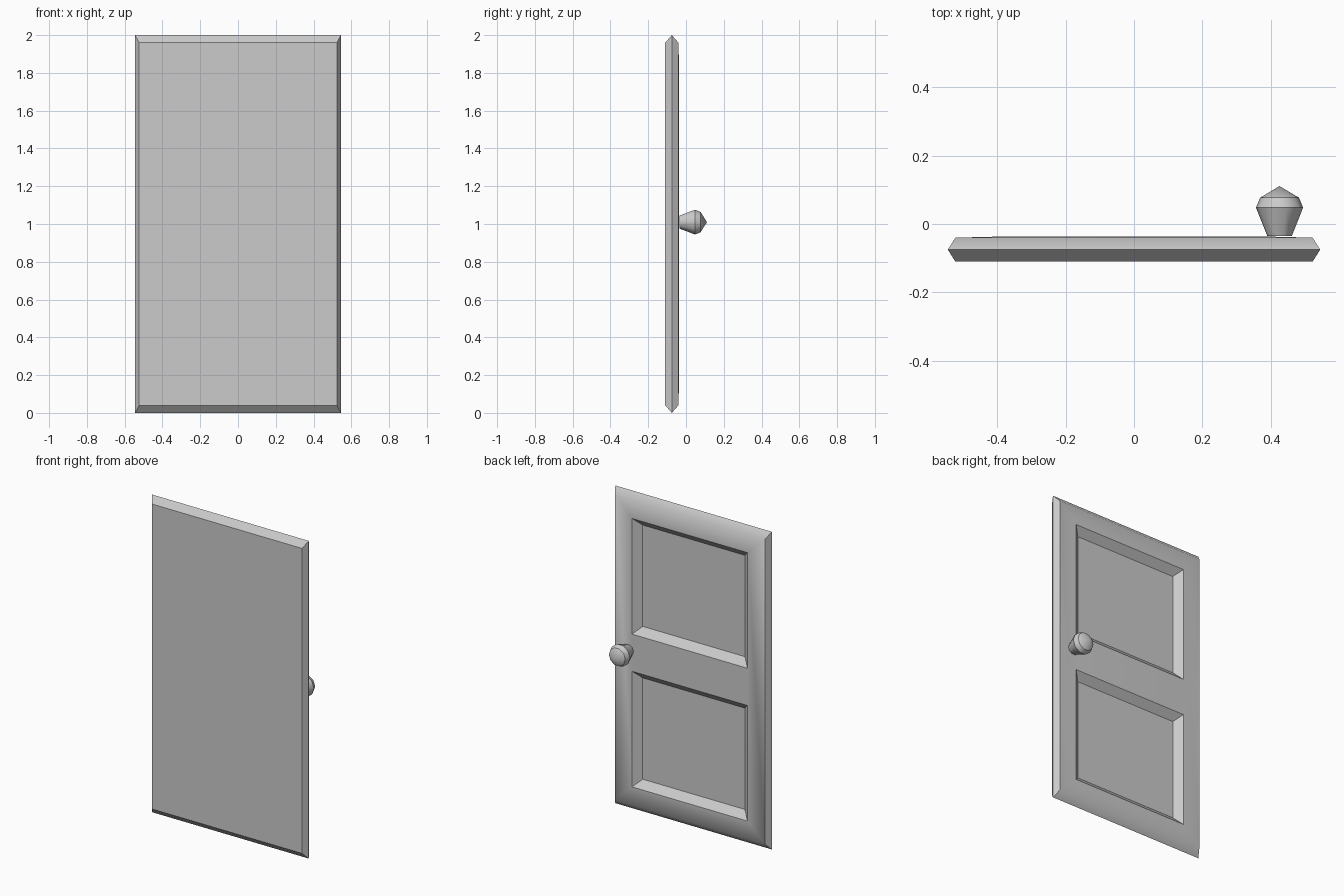
import bpy, bmesh, math

if "Cube" in bpy.data.objects:
    bpy.data.objects.remove(bpy.data.objects["Cube"])


def finish(name, bm, is_soft=lambda e: False):
    """Weld, orient, mark sharp edges and link as an object."""
    bmesh.ops.remove_doubles(bm, verts=bm.verts, dist=1e-5)
    bmesh.ops.recalc_face_normals(bm, faces=bm.faces)
    for f in bm.faces:
        f.smooth = True
    for e in bm.edges:
        sharp = len(e.link_faces) == 2 and e.calc_face_angle() > math.radians(25)
        e.smooth = is_soft(e) or not sharp
    me = bpy.data.meshes.new(name)
    bm.to_mesh(me)
    bm.free()
    ob = bpy.data.objects.new(name, me)
    bpy.context.collection.objects.link(ob)
    return ob


def rect(bm, hx, z0, z1, y):
    return [bm.verts.new((x, y, z)) for x, z in
            ((-hx, z0), (hx, z0), (hx, z1), (-hx, z1))]


def bridge(bm, a, b):
    n = len(a)
    for i in range(n):
        j = (i + 1) % n
        bm.faces.new((a[i], a[j], b[j], b[i]))


# Door slab: flat front and chamfered edges meeting at a ridge
BACK, RAISED, RECESS = -0.04, -0.037, -0.078
bm = bmesh.new()
front = rect(bm, 0.523, 0.04, 1.96, -0.11)
ridge = rect(bm, 0.545, 0.0, 2.0, -0.075)
back = rect(bm, 0.523, 0.04, 1.96, BACK)
bm.faces.new(front)
bridge(bm, front, ridge)
bridge(bm, ridge, back)

# Two recessed panels with sloped walls
low, high = [rect(bm, 0.402, z0, z1, RAISED)
             for z0, z1 in ((0.155, 0.883), (1.117, 1.845))]
for opening in (low, high):
    z0, z1 = opening[0].co.z, opening[2].co.z
    inner = rect(bm, 0.356, z0 + 0.045, z1 - 0.045, RECESS)
    bridge(bm, opening, inner)
    bm.faces.new(inner)

# Back frame: bottom, top and middle rails, then the two stiles
bm.faces.new((back[0], back[1], low[1], low[0]))
bm.faces.new((back[2], back[3], high[3], high[2]))
bm.faces.new((low[3], low[2], high[1], high[0]))
bm.faces.new((back[1], back[2], high[2], high[1], low[2], low[1]))
bm.faces.new((back[3], back[0], low[0], low[3], high[0], high[3]))


def soft_rail_edge(e):
    a, b = (v.co for v in e.verts)
    return abs(a.y - BACK) < 1e-4 and abs(b.y - BACK) < 1e-4 and abs(a.z - b.z) < 1e-4


finish("door_panel", bm, soft_rail_edge)

# Ten-sided faceted knob, lathed along y
SIDES, KX, KZ = 10, 0.426, 1.01
bm = bmesh.new()
rings = []
for r, y in ((0.036, -0.035), (0.069, 0.048), (0.057, 0.077)):
    rings.append([bm.verts.new((KX + r * math.cos(math.tau * i / SIDES), y,
                                KZ + r * math.sin(math.tau * i / SIDES)))
                  for i in range(SIDES)])
bm.faces.new(rings[0])
bridge(bm, rings[0], rings[1])
bridge(bm, rings[1], rings[2])
tip = bm.verts.new((KX, 0.111, KZ))
for i in range(SIDES):
    bm.faces.new((rings[2][i], rings[2][(i + 1) % SIDES], tip))
# Lengthwise edges stay smooth, only the rings are creased
finish("door_knob", bm, lambda e: abs(e.verts[0].co.y - e.verts[1].co.y) > 1e-4)
